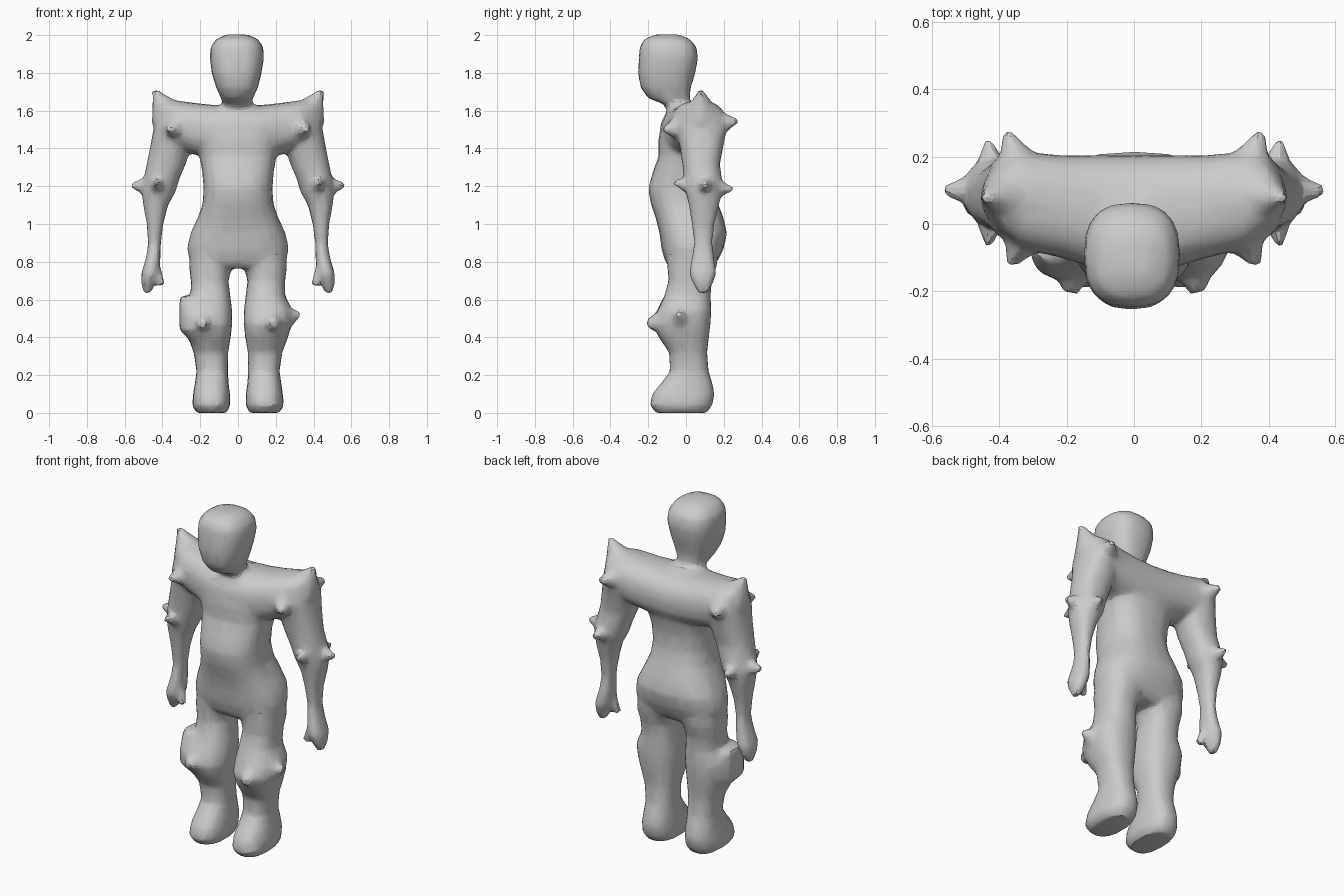
import bpy, bmesh, math
from mathutils import Vector

bm = bmesh.new()
N = 20


def ring_pts(c0, c1, d0, d1, power):
    pts = []
    for i in range(N):
        a = 2 * math.pi * i / N
        c, s = math.cos(a), math.sin(a)
        u = math.copysign(abs(c) ** (2 / power), c)
        v = math.copysign(abs(s) ** (2 / power), s)
        pts.append(((c0 + c1) / 2 + u * (c1 - c0) / 2, (d0 + d1) / 2 + v * (d1 - d0) / 2))
    return pts


def skin(rings):
    """Close a stack of vertex rings into a solid."""
    vs = [[bm.verts.new(p) for p in r] for r in rings]
    for a, b in zip(vs, vs[1:]):
        for i in range(N):
            j = (i + 1) % N
            bm.faces.new((a[i], a[j], b[j], b[i]))
    bm.faces.new(vs[0][::-1])
    bm.faces.new(vs[-1])


def loft_z(rows, side=1, power=2.3):
    """Rows are z, x0, x1, y0, y1."""
    skin([[(side * x, y, r[0]) for x, y in ring_pts(*r[1:], power)] for r in rows])


def loft_x(rows, power=2.3):
    """Rows are x, y0, y1, z0, z1."""
    skin([[(r[0], y, z) for y, z in ring_pts(*r[1:], power)] for r in rows])


def spike(base, tip, radius, side=1, end=0.014):
    """Flared horn from base to tip."""
    a = Vector((base[0] * side, base[1], base[2]))
    b = Vector((tip[0] * side, tip[1], tip[2]))
    q = (b - a).to_track_quat('Z', 'Y')
    rings = []
    for t in (0, 0.35, 0.7, 1):
        rad = end + (radius - end) * (1 - t) ** 1.15
        c = a.lerp(b, t)
        rings.append([c + q @ Vector((rad * math.cos(2 * math.pi * i / N),
                                      rad * math.sin(2 * math.pi * i / N), 0)) for i in range(N)])
    skin(rings)


# head and neck
loft_z([(1.56, -.10, .09, -.10, .07), (1.60, -.085, .075, -.10, .05), (1.635, -.08, .07, -.12, .03),
        (1.665, -.09, .08, -.20, .02), (1.72, -.115, .105, -.24, .025), (1.80, -.14, .125, -.255, .05),
        (1.88, -.15, .138, -.25, .065), (1.94, -.145, .133, -.245, .055), (1.98, -.115, .105, -.22, .02),
        (2.003, -.06, .05, -.16, -.04)], power=2.6)

# torso, from hips to collar
loft_z([(.765, -.20, .20, -.08, .13), (.80, -.255, .255, -.11, .165), (.87, -.27, .27, -.13, .20),
        (.95, -.253, .253, -.14, .217), (1.03, -.215, .215, -.16, .20), (1.11, -.187, .187, -.188, .17),
        (1.19, -.183, .183, -.20, .15), (1.28, -.19, .19, -.175, .15), (1.36, -.205, .205, -.145, .165),
        (1.45, -.23, .23, -.147, .195), (1.55, -.20, .20, -.12, .18), (1.635, -.09, .09, -.09, .07)],
       power=2.5)

# shoulder yoke
yoke = [(0, -.14, .205, 1.34, 1.625), (.12, -.13, .205, 1.35, 1.63), (.22, -.10, .205, 1.365, 1.64),
        (.33, -.075, .215, 1.40, 1.655), (.40, -.02, .18, 1.44, 1.655), (.435, .03, .13, 1.50, 1.65)]
loft_x([(-r[0],) + r[1:] for r in yoke[:0:-1]] + yoke, power=2.4)

arm = [(1.62, .28, .43, -.01, .18), (1.52, .25, .445, -.055, .22), (1.42, .245, .463, -.035, .20),
       (1.32, .275, .483, -.02, .18), (1.24, .31, .50, -.01, .19), (1.17, .33, .51, 0, .19),
       (1.10, .37, .502, .015, .175), (1.0, .395, .483, .03, .15), (.90, .408, .476, .043, .14),
       (.82, .41, .488, .03, .15), (.74, .42, .512, .015, .16), (.69, .44, .513, .035, .145),
       (.635, .46, .50, .065, .115)]
leg = [(0, .06, .22, -.16, .11), (.04, .04, .243, -.193, .14), (.10, .042, .238, -.18, .152),
       (.16, .05, .228, -.13, .14), (.22, .053, .22, -.085, .12), (.32, .052, .235, -.09, .112),
       (.40, .038, .265, -.145, .122), (.47, .03, .285, -.175, .13), (.54, .03, .29, -.15, .135),
       (.62, .04, .25, -.115, .13), (.70, .05, .25, -.093, .137), (.78, .03, .26, -.10, .165),
       (.86, .02, .25, -.10, .17)]

for s in (1, -1):
    # arm with hand and thumb
    loft_z(arm, s)
    spike((.45, .08, .77), (.402, .06, .675), .04, s, .02)
    # shoulder horns: up, back, front
    spike((.37, .08, 1.58), (.445, .08, 1.71), .10, s)
    spike((.33, .13, 1.53), (.378, .275, 1.545), .10, s)
    spike((.31, 0, 1.51), (.367, -.125, 1.50), .10, s)
    # elbow horns: out, front, back
    spike((.46, .10, 1.20), (.57, .10, 1.205), .065, s)
    spike((.42, .05, 1.20), (.435, -.065, 1.22), .065, s)
    spike((.42, .14, 1.19), (.435, .25, 1.185), .065, s)
    # leg with boot
    loft_z(leg, s, 2.4)
    spike((.17, -.08, .48), (.19, -.205, .475), .10, s, .025)

# knee guards, the left one a raised cuff
spike((.23, -.03, .50), (.33, -.04, .525), .09)
loft_z([(.38, .06, .25, -.12, .06), (.44, .05, .31, -.165, .08), (.52, .055, .31, -.165, .08),
        (.59, .08, .31, -.13, .07), (.62, .10, .305, -.115, .05)], -1, 3)

# fuse every part into one skin
bmesh.ops.recalc_face_normals(bm, faces=bm.faces)
me = bpy.data.meshes.new("armoured_body")
bm.to_mesh(me)
bm.free()
body = bpy.data.objects.new("armoured_body", me)
bpy.context.collection.objects.link(body)
bpy.context.view_layer.objects.active = body
body.select_set(True)

rm = body.modifiers.new("fuse", 'REMESH')
rm.mode = 'VOXEL'
rm.voxel_size = 0.013
sm = body.modifiers.new("soften", 'SMOOTH')
sm.factor = 0.5
sm.iterations = 7
dc = body.modifiers.new("facets", 'DECIMATE')
dc.ratio = 0.13
for name in ("fuse", "soften", "facets"):
    bpy.ops.object.modifier_apply(modifier=name)
bpy.ops.object.shade_smooth_by_angle(angle=math.radians(20))
